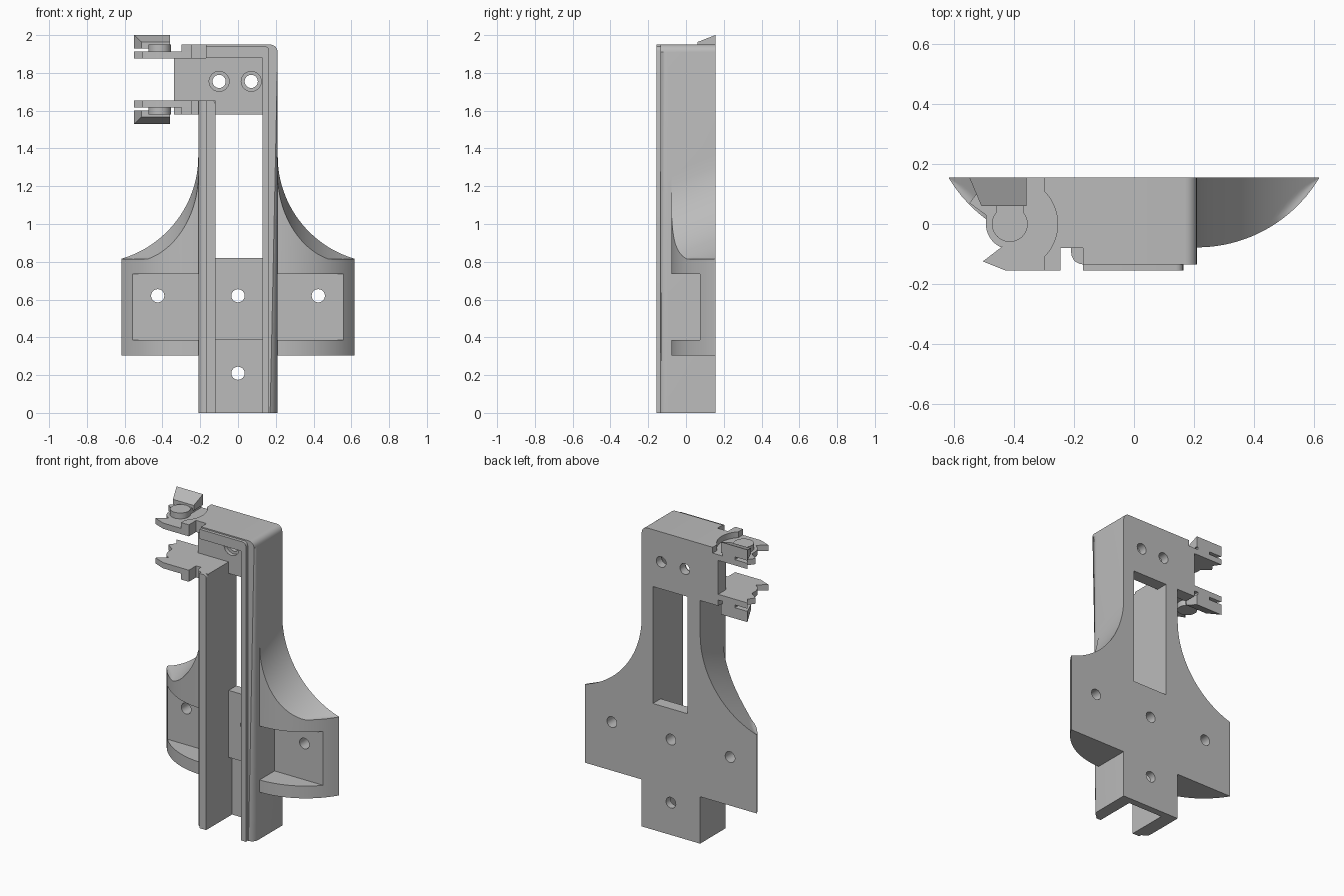
import bpy, bmesh, math
from mathutils import Vector

if "Cube" in bpy.data.objects:
    bpy.data.objects.remove(bpy.data.objects["Cube"])

grey = bpy.data.materials.new("plain_grey")
grey.use_nodes = True
grey.diffuse_color = (0.5, 0.5, 0.5, 1)
grey.node_tree.nodes["Principled BSDF"].inputs["Base Color"].default_value = (0.5, 0.5, 0.5, 1)

BACK, FLOOR = 0.155, 0.075
MID = 1.765          # mirror height of the two clip arms
parts = []


def finish(name, bm):
    bmesh.ops.recalc_face_normals(bm, faces=bm.faces)
    mesh = bpy.data.meshes.new(name)
    bm.to_mesh(mesh)
    bm.free()
    mesh.materials.append(grey)
    obj = bpy.data.objects.new(name, mesh)
    bpy.context.collection.objects.link(obj)
    parts.append(obj)
    return obj


def loft(name, rings, bevel=None, width=0.0):
    """Skin a list of equal point rings and cap the ends."""
    bm = bmesh.new()
    rows = [[bm.verts.new(p) for p in ring] for ring in rings]
    n = len(rows[0])
    for a, b in zip(rows, rows[1:]):
        for i in range(n):
            j = (i + 1) % n
            bm.faces.new((a[i], a[j], b[j], b[i]))
    bm.faces.new(rows[0])
    bm.faces.new(rows[-1])
    if bevel:
        edges = [e for e in bm.edges if all(bevel(v.co) for v in e.verts)]
        bmesh.ops.bevel(bm, geom=edges, offset=width, segments=5, profile=0.5, affect='EDGES')
    return finish(name, bm)


def prism(name, pts, axis, lo, hi, **kw):
    place = {"y": lambda p, d: (p[0], d, p[1]), "z": lambda p, d: (p[0], p[1], d)}[axis]
    return loft(name, [[place(p, d) for p in pts] for d in (lo, hi)], **kw)


def rect(x0, x1, v0, v1):
    return [(x0, v0), (x1, v0), (x1, v1), (x0, v1)]


def box(name, x0, x1, y0, y1, z0, z1, **kw):
    return prism(name, rect(x0, x1, y0, y1), "z", z0, z1, **kw)


def arc(cx, cy, r, start, end, steps=16):
    angles = [math.radians(start + (end - start) * i / steps) for i in range(steps + 1)]
    return [(cx + r * math.cos(a), cy + r * math.sin(a)) for a in angles]


def cut(obj, cutters):
    for c in cutters:
        mod = obj.modifiers.new("cut", 'BOOLEAN')
        mod.operation, mod.solver, mod.object = 'DIFFERENCE', 'EXACT', c
    deps = bpy.context.evaluated_depsgraph_get()
    mesh = bpy.data.meshes.new_from_object(obj.evaluated_get(deps))
    obj.modifiers.clear()
    obj.data = mesh
    for c in cutters:
        parts.remove(c)
        bpy.data.objects.remove(c)


def hole(x, z, r=0.035, y0=-0.3, y1=0.3):
    return prism("hole_cutter", arc(x, z, r, 0, 345, 23), "y", y0, y1)


# Right side wall and top bar as one bent frame with rounded outer edges
outline = [(0.13, 0), (0.21, 0)] + arc(0.17, 1.91, 0.04, 0, 90, 6)
outline += [(-0.17, 1.95), (-0.17, 1.88), (0.13, 1.88)]
prism("frame", outline, "y", -0.135, BACK, width=0.04,
      bevel=lambda c: c.y < -0.13 and c.x > 0.2 and c.z < 1.92)
rib = [(0.13, 0), (0.165, 0)] + arc(0.14, 1.917, 0.025, 0, 90, 4)
rib += [(-0.17, 1.942), (-0.17, 1.88), (0.13, 1.88)]
prism("frame_rib", rib, "y", -0.155, -0.13)

# Left side wall
box("left_wall", -0.21, -0.12, -0.135, BACK, 0, 1.655, width=0.04,
    bevel=lambda c: c.x < -0.2 and c.y < -0.13)
prism("left_wall_rib", [(-0.17, 0), (-0.12, 0)] + arc(-0.14, 1.635, 0.02, 0, 90, 4)
      + [(-0.17, 1.655)], "y", -0.155, -0.13)

# Back plates with screw holes
lower = box("lower_floor", -0.13, 0.14, 0.11, BACK, 0, 0.385)
cut(lower, [hole(0, 0.21)])
panel = box("middle_panel", -0.13, 0.14, FLOOR, BACK, 0.385, 0.82)
cut(panel, [hole(0, 0.62)])
upper = box("upper_plate", -0.34, 0.14, FLOOR, BACK, 1.58, 1.9)
for hx in (-0.10, 0.07):
    cut(upper, [hole(hx, 1.755), hole(hx, 1.755, 0.053, 0, 0.1)])

# Side flanges: curved front, swept concave top, recessed pocket
R_FRONT, R_TOP = 0.477, 0.567


def flange_ring(x, side):
    front = 0.399 - math.sqrt(R_FRONT ** 2 - (x - 0.21) ** 2)
    top = 1.36 - math.sqrt(max(0, R_TOP ** 2 - (0.777 - x) ** 2))
    ring = [(x, BACK, 0.305), (x, front, 0.305)]
    for i in range(9):
        y = front + (BACK - front) * i / 8
        ring.append((x, y, max(0.815, top - 0.42 * (BACK - y))))
    return [(side * px, y, z) for px, y, z in ring]


for side, word in ((1, "left"), (-1, "right")):
    stations = [0.21 + 0.408 * (i / 28) ** 1.5 for i in range(29)]
    flange = loft(word + "_flange", [flange_ring(x, side) for x in stations])
    a, b = sorted((side * 0.205, side * 0.7))
    pocket = box("pocket_cutter", a, b, -0.3, FLOOR, 0.385, 0.735)
    cut(flange, [pocket])
    cut(flange, [hole(side * 0.425, 0.62)])

# Clip arms, mirrored about the middle of the upper plate
notch = [(-0.17, BACK), (-0.17, -0.08), (-0.245, -0.08), (-0.245, -0.155)]
cap = [(-0.30, BACK)] + notch + [(-0.30, -0.155)] + arc(-0.41, 0, 0.155, -45, 45)
arm = notch + [(-0.43, -0.155), (-0.505, -0.125), (-0.44, -0.075)]
arm += arc(-0.41, 0, 0.085, 245, 180, 8)
arm += [(-0.495, 0.03), (-0.55, 0.07), (-0.52, 0.11), (-0.55, BACK)]

for up, word in ((1, "upper"), (-1, "lower")):
    def level(d):
        return MID + up * d

    prism(word + "_arm_cap", cap, "z", level(0.145), level(0.185))
    prism(word + "_arm", arm, "z", level(0.11), level(0.147))
    prism(word + "_pivot", arc(-0.415, 0, 0.06, 0, 345, 23), "z", level(0.14), level(0.185))
    box(word + "_neck", -0.46, -0.37, 0.02, BACK, level(0.14), level(0.18))
    low = [(-0.51, 0.06), (-0.36, 0.06), (-0.36, BACK), (-0.55, BACK)]
    loft(word + "_wedge", [
        [(x, y, level(0.165)) for x, y in low],
        [(x, y, level(0.235 if y > 0.1 else 0.198)) for x, y in low]])

# Smooth the rounded areas, keep the edges crisp
bpy.ops.object.select_all(action='DESELECT')
for obj in parts:
    obj.select_set(True)
bpy.context.view_layer.objects.active = parts[0]
bpy.ops.object.shade_smooth_by_angle(angle=math.radians(28))
